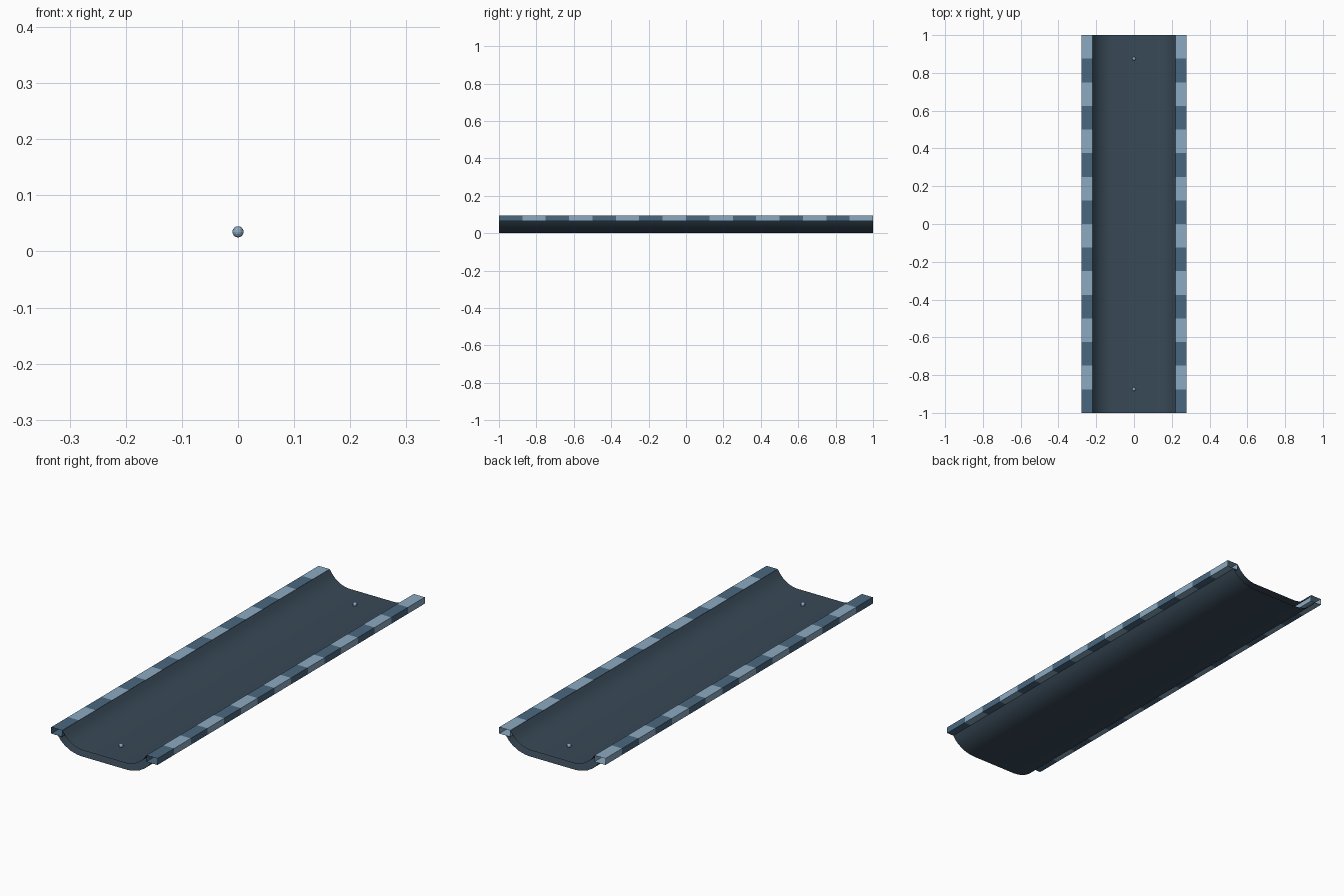
import bpy, bmesh

if "Cube" in bpy.data.objects:
    bpy.data.objects.remove(bpy.data.objects["Cube"])


def material(name, rgb):
    m = bpy.data.materials.new(name)
    m.diffuse_color = (*rgb, 1)
    m.use_nodes = True
    m.node_tree.nodes["Principled BSDF"].inputs["Base Color"].default_value = m.diffuse_color
    return m


slate = material("dark slate", (0.040, 0.067, 0.095))
blue = material("steel blue", (0.068, 0.135, 0.212))
pale = material("pale blue", (0.258, 0.402, 0.535))


def extrude(name, profile, ys, closed, mats):
    """Sweep an x-z profile along y with open ends; materials alternate per section."""
    bm = bmesh.new()
    rings = [[bm.verts.new((x, y, z)) for x, z in profile] for y in ys]
    n = len(profile)
    for i in range(len(ys) - 1):
        for j in range(n if closed else n - 1):
            k = (j + 1) % n
            f = bm.faces.new((rings[i][j], rings[i][k], rings[i + 1][k], rings[i + 1][j]))
            f.material_index = i % len(mats)
    me = bpy.data.meshes.new(name)
    bm.to_mesh(me)
    bm.free()
    ob = bpy.data.objects.new(name, me)
    bpy.context.collection.objects.link(ob)
    for m in mats:
        me.materials.append(m)
    return ob


def smooth(ob):
    bpy.ops.object.select_all(action='DESELECT')
    ob.select_set(True)
    bpy.context.view_layer.objects.active = ob
    bpy.ops.object.shade_smooth_by_angle(angle=0.6)


def mirrored(half):
    return half + [(-x, z) for x, z in reversed(half)]


# Trough: upper running surface and lower skin, open at both ends
upper = [(0.22, 0.095), (0.205, 0.074), (0.19, 0.059), (0.18, 0.052),
         (0.16, 0.040), (0.14, 0.033), (0.12, 0.030)]
lower = [(0.242, 0.065), (0.228, 0.046), (0.21, 0.030), (0.18, 0.012),
         (0.155, 0.005), (0.14, 0.002), (0.12, 0.0)]
smooth(extrude("track_floor", mirrored(upper), [-1, 1], False, [slate]))
under = mirrored(lower)[::-1]
smooth(extrude("track_underside", under, [-1, 1], False, [slate]))

# Striped kerbs: hollow square rails in sixteen alternating sections
ys = [-1 + i * 0.125 for i in range(17)]
for s, side in ((-1, "left"), (1, "right")):
    box = [(s * 0.2205, 0.065), (s * 0.278, 0.065), (s * 0.278, 0.0955), (s * 0.2205, 0.0955)]
    if s > 0:
        box.reverse()
    kerb = extrude(side + "_kerb", box, ys, True, [blue, pale])
    bm = bmesh.new()
    bm.from_mesh(kerb.data)
    bmesh.ops.recalc_face_normals(bm, faces=bm.faces)
    bm.to_mesh(kerb.data)
    bm.free()

# Small marker studs near each end
for y, end in ((-0.875, "front"), (0.875, "back")):
    bpy.ops.mesh.primitive_uv_sphere_add(segments=12, ring_count=8, radius=0.01,
                                         location=(0, y, 0.035))
    stud = bpy.context.object
    stud.name = end + "_stud"
    stud.data.materials.append(pale)
